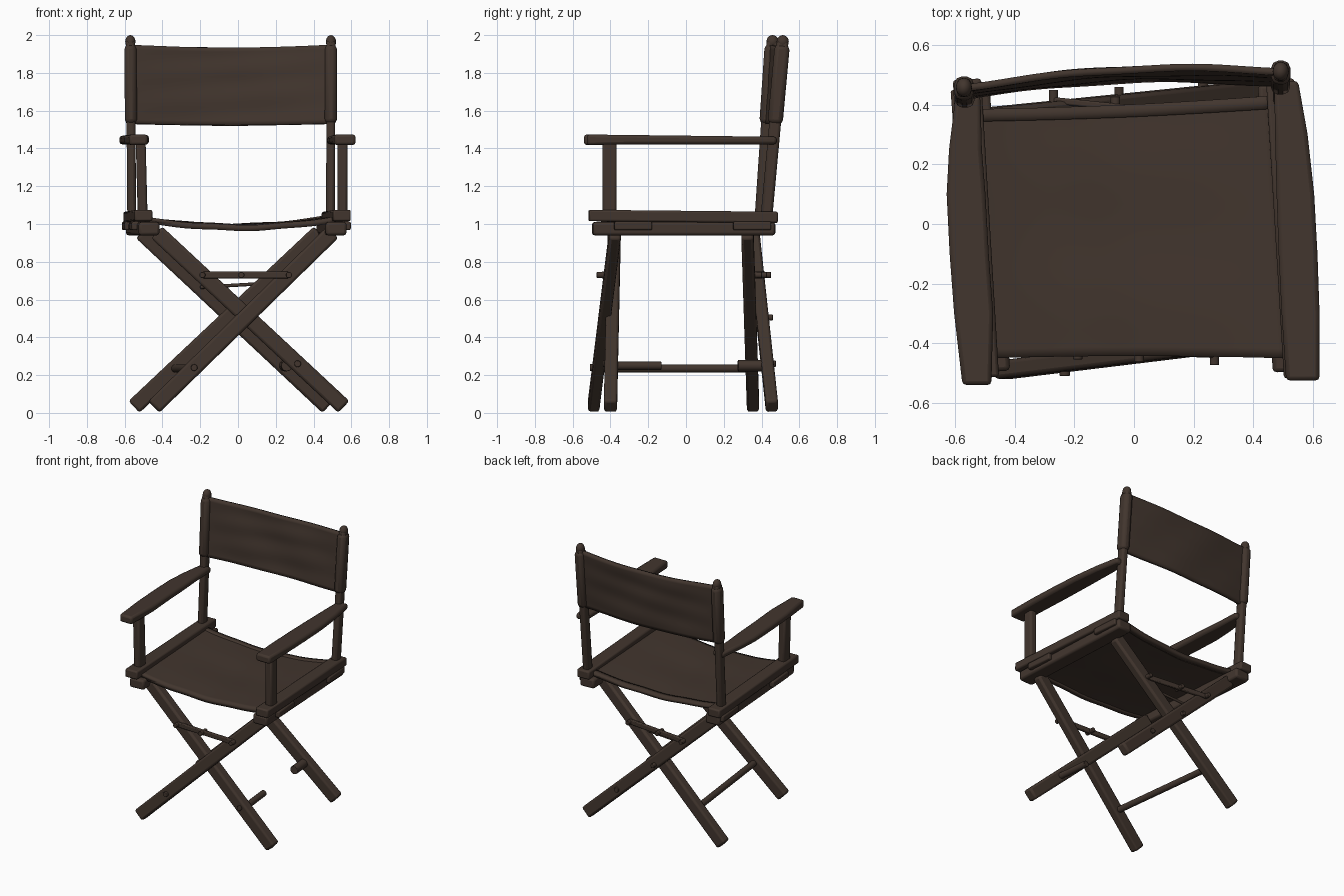
import bpy, bmesh, math
from mathutils import Vector, Matrix

if "Cube" in bpy.data.objects:
    bpy.data.objects.remove(bpy.data.objects["Cube"])

brown = bpy.data.materials.new("dark brown")
brown.diffuse_color = (0.054, 0.036, 0.027, 1)
brown.use_nodes = True
brown.node_tree.nodes["Principled BSDF"].inputs["Base Color"].default_value = brown.diffuse_color


def finish(name, bm, bevel=0.0, solid=0.0):
    bmesh.ops.recalc_face_normals(bm, faces=bm.faces[:])
    me = bpy.data.meshes.new(name)
    bm.to_mesh(me)
    bm.free()
    me.materials.append(brown)
    ob = bpy.data.objects.new(name, me)
    bpy.context.collection.objects.link(ob)
    if solid:
        m = ob.modifiers.new("thickness", 'SOLIDIFY')
        m.thickness, m.offset = solid, 0
    if bevel:
        m = ob.modifiers.new("rounded edges", 'BEVEL')
        m.width, m.segments = bevel, 2
    bpy.ops.object.select_all(action='DESELECT')
    bpy.context.view_layer.objects.active = ob
    ob.select_set(True)
    bpy.ops.object.shade_smooth_by_angle(angle=math.radians(40))
    return ob


def frame(a, b, hint):
    d = (b - a).normalized()
    h = Vector(hint)
    dep = (h - d * h.dot(d)).normalized()
    wid = dep.cross(d)
    m = Matrix((wid, dep, d)).transposed().to_4x4()
    m.translation = (a + b) / 2
    return m


# straight timber between two points; depth lies along the hint direction
def bar(name, a, b, w, d, hint=(0, 1, 0), bevel=0.012):
    a, b = Vector(a), Vector(b)
    bm = bmesh.new()
    bmesh.ops.create_cube(bm, size=1, matrix=frame(a, b, hint) @ Matrix.Diagonal((w, d, (b - a).length, 1)))
    return finish(name, bm, bevel)


def rod(name, a, b, r, hint=(0, 0, 1), sides=14):
    a, b = Vector(a), Vector(b)
    bm = bmesh.new()
    bmesh.ops.create_cone(bm, cap_ends=True, segments=sides, radius1=r, radius2=r,
                          depth=(b - a).length, matrix=frame(a, b, hint))
    return finish(name, bm, 0.003)


# cloth from a function of u, v
def cloth(name, fn, nu, nv, thick):
    bm = bmesh.new()
    vs = [[bm.verts.new(fn(i / nu, j / nv)) for j in range(nv + 1)] for i in range(nu + 1)]
    for i in range(nu):
        for j in range(nv):
            bm.faces.new((vs[i][j], vs[i + 1][j], vs[i + 1][j + 1], vs[i][j + 1]))
    return finish(name, bm, 0, thick)


# crossed legs: left foot to right top, and right foot to left top
legs = {
    "front_leg_a": ((-0.445, -0.49, 0.032), (0.50, -0.375, 0.955), 0.062),
    "front_leg_b": ((0.56, -0.40, 0.032), (-0.43, -0.38, 0.955), 0.07),
    "rear_leg_a": ((-0.55, 0.355, 0.032), (0.43, 0.325, 0.955), 0.065),
    "rear_leg_b": ((0.475, 0.455, 0.032), (-0.51, 0.355, 0.955), 0.065),
}
for n, (a, b, d) in legs.items():
    bar(n, a, b, 0.085, d, bevel=0.014)


def on_leg(n, z):
    a, b = Vector(legs[n][0]), Vector(legs[n][1])
    return a.lerp(b, (z - a.z) / (b.z - a.z))


# left stretcher, and the two stubs of the right one
p, q = on_leg("front_leg_a", 0.235), on_leg("rear_leg_a", 0.235)
rod("left_stretcher", p, q, 0.022)
p, q = on_leg("front_leg_b", 0.25), on_leg("rear_leg_b", 0.25)
rod("right_stretcher_front", p, p.lerp(q, 0.32), 0.022)
rod("right_stretcher_rear", p.lerp(q, 0.81), q + Vector((0, 0.03, 0)), 0.03)

# cross braces and pivot bolts
for side, s in (("front", -1), ("rear", 1)):
    l, r = on_leg(side + "_leg_b", 0.73), on_leg(side + "_leg_a", 0.73)
    off = Vector((0, s * 0.035, 0))
    bar(side + "_brace", l + off, r + off, 0.035, 0.022, bevel=0.006)
    c = Vector((0.05 * -s, s * 0.435, 0.505))
    for k, pt in enumerate((l + off, r + off, l.lerp(r, 0.45) + off, c)):
        rod(f"{side}_bolt_{k}", pt - off, pt + off * (1.0 if k < 3 else 0.7), 0.016)
rod("thin_tie", (-0.2, 0.33, 0.665), (0.14, 0.33, 0.685), 0.009)
for n, z in (("front_leg_a", 0.24), ("rear_leg_b", 0.26), ("front_leg_b", 0.26)):
    p = on_leg(n, z)
    s = -1 if p.y < 0 else 1
    rod(n + "_peg", p, p + Vector((0, s * 0.045, 0)), 0.018)

# seat rails, lower hinge rails and knuckles: (front x, rear x, sign)
for side, xf, xr, s in (("left", -0.50, -0.56, -1), ("right", 0.55, 0.49, 1)):
    bar(side + "_seat_rail", (xf, -0.515, 1.045), (xr, 0.485, 1.035), 0.095, 0.06, (0, 0, 1), 0.01)
    bar(side + "_hinge_rail", (xf - s * 0.03, -0.495, 0.975), (xr - s * 0.02, 0.47, 0.975), 0.11, 0.07, (0, 0, 1), 0.014)
    for k, t in enumerate((0.12, 0.75)):
        x, y = xf + (xr - xf) * t + s * 0.035, -0.5 + t
        bar(f"{side}_hinge_plate_{k}", (x, y, 0.99), (x - 0.015, y + 0.2, 0.99), 0.04, 0.045, (0, 0, 1), 0.008)

# arms: centre line with widths along the length
arm = {
    "left": [(-0.54, -0.575, -0.478), (-0.3, -0.603, -0.472), (-0.1, -0.618, -0.487), (0.1, -0.628, -0.498),
             (0.25, -0.62, -0.51), (0.43, -0.598, -0.515)],
    "right": [(-0.525, 0.51, 0.622), (-0.3, 0.495, 0.622), (-0.1, 0.485, 0.615), (0.1, 0.478, 0.604),
              (0.3, 0.473, 0.582), (0.48, 0.47, 0.55)],
}
for side, pts in arm.items():
    bm = bmesh.new()
    rings = []
    for y, x0, x1 in pts:
        zb = 1.418 + 0.004 * (y > -0.4)
        zt = 1.474 - 0.012 * (y + 0.54)
        rings.append([bm.verts.new(c) for c in ((x0, y, zb), (x1, y, zb), (x1, y, zt), (x0, y, zt))])
    for A, B in zip(rings, rings[1:]):
        for k in range(4):
            bm.faces.new((A[k], A[(k + 1) % 4], B[(k + 1) % 4], B[k]))
    bm.faces.new(rings[0])
    bm.faces.new(rings[-1])
    finish(side + "_arm", bm, 0.014)

# front arm posts
bar("left_arm_post", (-0.505, -0.405, 1.05), (-0.515, -0.405, 1.43), 0.052, 0.075)
bar("right_arm_post", (0.553, -0.405, 1.05), (0.553, -0.405, 1.43), 0.052, 0.075)

# back posts with rounded tips and canvas sleeves
posts = {
    "left": (Vector((-0.562, 0.39, 0.97)), Vector((-0.57, 0.458, 1.97))),
    "right": (Vector((0.49, 0.42, 0.97)), Vector((0.492, 0.512, 1.97))),
}
for side, (a, b) in posts.items():
    bar(side + "_back_post", a, b, 0.047, 0.062, bevel=0.015)
    bm = bmesh.new()
    bmesh.ops.create_uvsphere(bm, u_segments=16, v_segments=10, radius=1,
                              matrix=Matrix.Translation(b - Vector((0, 0, 0.005))) @ Matrix.Diagonal((0.027, 0.032, 0.035, 1)))
    finish(side + "_post_tip", bm)
    bar(side + "_back_sleeve", a.lerp(b, 0.56), a.lerp(b, 0.978), 0.064, 0.08, bevel=0.024)


# slung seat canvas
def seat(u, v):
    f = Vector((-0.49, -0.45, 1.03)).lerp(Vector((0.515, -0.45, 1.03)), u)
    b = Vector((-0.53, 0.385, 1.03)).lerp(Vector((0.46, 0.43, 1.03)), u)
    p = f.lerp(b, v)
    bow = math.sin(math.pi * u)
    p.z -= 0.042 * bow ** 0.8
    p.z += 0.006 * bow * math.sin(9 * u + 7 * v) * math.sin(5 * v - 8 * u)
    p.y += 0.008 * bow * (1 - 2 * v)
    return p


cloth("seat", seat, 32, 28, 0.022)
# hem folds along the front and rear seat edges
cloth("seat_front_hem", lambda u, v: seat(u, v * 0.04) + Vector((0, 0, -0.006)), 32, 2, 0.03)
cloth("seat_rear_hem", lambda u, v: seat(u, 0.95 + v * 0.05) + Vector((0, 0, 0.003)), 32, 2, 0.028)


# bowed back canvas
def back(u, v):
    t = 0.56 + 0.418 * v
    (la, lb), (ra, rb) = posts["left"], posts["right"]
    p = la.lerp(lb, t).lerp(ra.lerp(rb, t), u)
    bow = math.sin(math.pi * u)
    p.y += 0.035 * bow
    p.y += 0.006 * bow ** 0.5 * math.sin(11 * v + 5 * u) * math.sin(8 * u - 6 * v + 1)
    p.z -= 0.014 * bow * (2 * v - 1) if v > 0.5 else 0.008 * bow * (1 - 2 * v)
    return p


cloth("back_canvas", back, 36, 18, 0.024)
